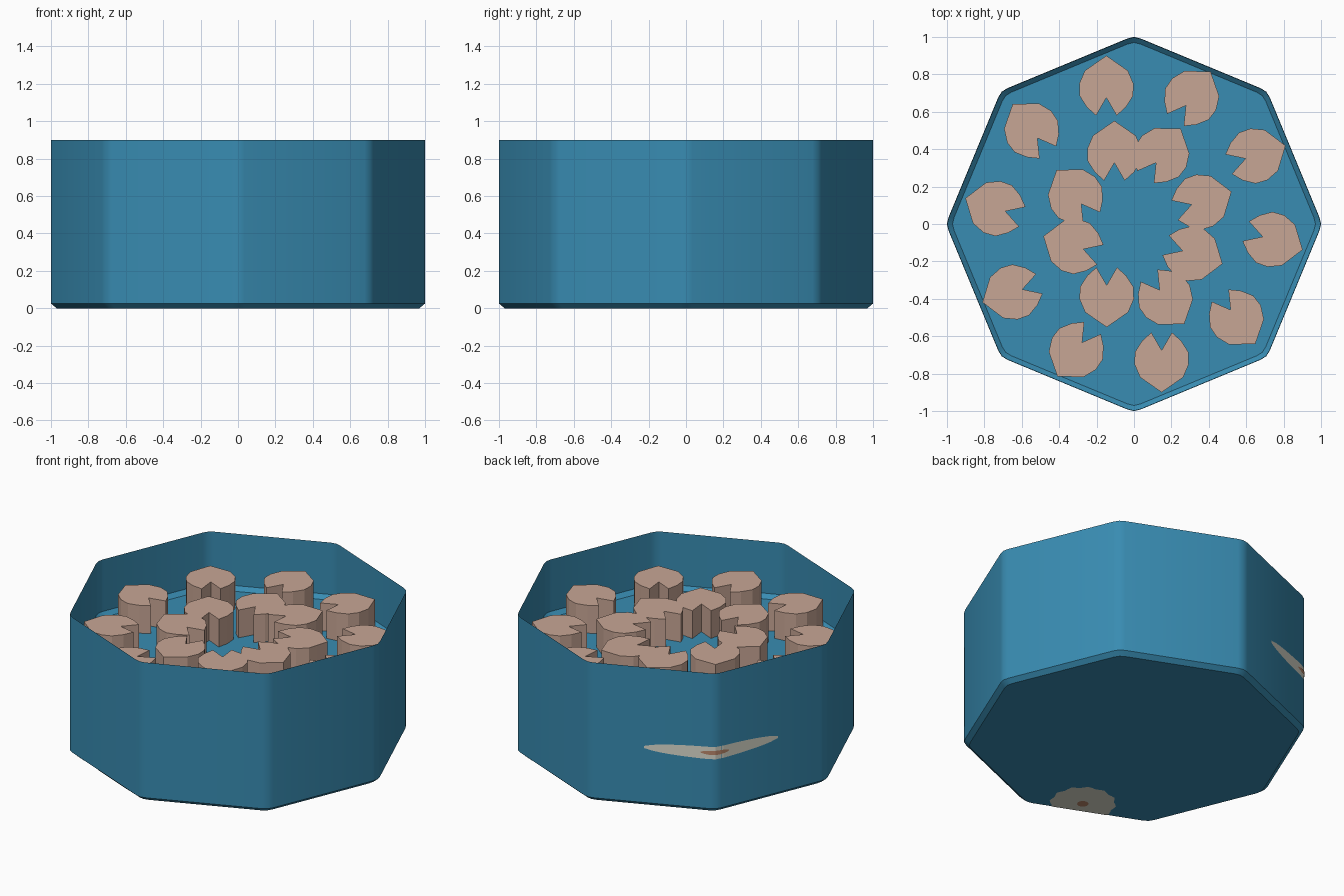
import bpy, bmesh, math
from mathutils import Vector

if "Cube" in bpy.data.objects:
    bpy.data.objects.remove(bpy.data.objects["Cube"])


def material(name, rgb):
    m = bpy.data.materials.new(name)
    m.diffuse_color = (*rgb, 1)
    m.use_nodes = True
    m.node_tree.nodes["Principled BSDF"].inputs["Base Color"].default_value = m.diffuse_color
    return m


BLUE = material("pot_blue", (0.04, 0.262, 0.445))
TAN = material("dusty_tan", (0.575, 0.38, 0.30))
CREAM = material("off_white", (0.72, 0.72, 0.62))
BROWN = material("warm_brown", (0.50, 0.25, 0.15))


def finish(name, bm, mat, smooth=None):
    me = bpy.data.meshes.new(name)
    bm.to_mesh(me)
    bm.free()
    me.materials.append(mat)
    ob = bpy.data.objects.new(name, me)
    bpy.context.collection.objects.link(ob)
    if smooth:
        bpy.ops.object.select_all(action='DESELECT')
        ob.select_set(True)
        bpy.context.view_layer.objects.active = ob
        bpy.ops.object.shade_smooth_by_angle(angle=math.radians(smooth))
    return ob


def octagon(scale, z):
    # eight corners, each softened by three points
    pts = []
    for i in range(8):
        a = i * math.pi / 4
        for x, t in ((0.992, -0.035), (1.0, 0), (0.992, 0.035)):
            pts.append(Vector(((x * math.cos(a) - t * math.sin(a)) * scale,
                               (x * math.sin(a) + t * math.cos(a)) * scale, z)))
    return pts


def loft(bm, rings):
    # closed first ring, open top
    vs = [[bm.verts.new(p) for p in r] for r in rings]
    bm.faces.new(vs[0][::-1])
    n = len(vs[0])
    for a, b in zip(vs, vs[1:]):
        for i in range(n):
            j = (i + 1) % n
            bm.faces.new((a[i], a[j], b[j], b[i]))


# Thin-walled octagonal pot
bm = bmesh.new()
loft(bm, [octagon(0.97, 0), octagon(1, 0.025), octagon(1, 0.9)])
finish("pot", bm, BLUE, 30)

# Raised inner floor with a sloped edge
FLOOR = 0.54
bm = bmesh.new()
loft(bm, [octagon(0.97, FLOOR), octagon(0.998, FLOOR + 0.025)])
bmesh.ops.reverse_faces(bm, faces=bm.faces[:])
finish("inner_floor", bm, BLUE, 30)

# Notched pieces, pointed outwards
HALF = [(0.18, 0), (0.135, 0.065), (0.10, 0.115), (0.03, 0.145),
        (-0.035, 0.143), (-0.095, 0.105), (-0.14, 0.055), (-0.045, 0)]
OUTLINE = HALF + [(x, -y) for x, y in HALF[-2:0:-1]]


def piece(name, cx, cy, deg, top=0.72):
    c, s = math.cos(math.radians(deg)), math.sin(math.radians(deg))
    bm = bmesh.new()
    f = bm.faces.new([bm.verts.new((cx + x * c - y * s, cy + x * s + y * c, FLOOR))
                      for x, y in OUTLINE])
    r = bmesh.ops.extrude_face_region(bm, geom=[f])
    bmesh.ops.translate(bm, verts=[v for v in r["geom"] if isinstance(v, bmesh.types.BMVert)],
                        vec=(0, 0, top - FLOOR))
    bmesh.ops.recalc_face_normals(bm, faces=bm.faces[:])
    finish(name, bm, TAN)


for k in range(10):
    a = math.radians(101.6 - 36 * k)
    piece(f"outer_piece_{k}", 0.735 * math.cos(a), 0.735 * math.sin(a), 90 - 36 * k)

INNER = [(-0.105, 0.372, 90), (0.144, 0.364, 54), (0.35, 0.117, 18),
         (0.302, -0.157, -18), (0.163, -0.389, -54), (-0.146, -0.372, -90),
         (-0.313, -0.121, 162), (-0.308, 0.143, 126)]
for k, (x, y, d) in enumerate(INNER):
    piece(f"inner_piece_{k}", x, y, d)


# Scalloped patch under the pot, trimmed at the edge of the base
def base_patch(name, r, wave, z, mat):
    bm = bmesh.new()
    n = 48
    bm.faces.new([bm.verts.new((-0.258 + r * (1 + wave * math.cos(12 * t)) * math.cos(t),
                                -0.775 + r * (1 + wave * math.cos(12 * t)) * math.sin(t), z))
                  for t in (-2 * math.pi * i / n for i in range(n))])
    for deg in (-112.5, -67.5):
        a = math.radians(deg)
        d = Vector((math.cos(a), math.sin(a), 0))
        bmesh.ops.bisect_plane(bm, geom=bm.verts[:] + bm.edges[:] + bm.faces[:],
                               plane_co=d * 0.902, plane_no=d, clear_outer=True)
    finish(name, bm, mat)


base_patch("base_patch", 0.19, 0.04, -0.002, CREAM)
base_patch("base_patch_centre", 0.033, 0, -0.004, BROWN)


# Thin streak wrapped round the back-left corner of the wall
def wall_streak(name, length, height, z, off, mat):
    ring = [p * (1 + off) for p in octagon(1, 0)]
    mid = 10   # middle point of the 135 degree corner
    bm = bmesh.new()
    cols = []
    for i in range(-8, 9):
        d = abs(i) / 8 * length
        step = 1 if i > 0 else -1
        k, p = mid, ring[mid].copy()
        while d > 1e-6:
            seg = ring[(k + step) % 24] - p
            if seg.length >= d:
                p = p + seg.normalized() * d
                break
            d -= seg.length
            k += step
            p = ring[k % 24].copy()
        h = height * math.sqrt(max(0.03, 1 - (i / 8) ** 2))
        cols.append([bm.verts.new((p.x, p.y, z + q * h)) for q in (-1, 1)])
    for a, b in zip(cols, cols[1:]):
        bm.faces.new((a[0], b[0], b[1], a[1]))
    finish(name, bm, mat)


wall_streak("wall_streak", 0.43, 0.04, 0.385, 0.002, CREAM)
wall_streak("wall_streak_centre", 0.09, 0.014, 0.387, 0.004, BROWN)
